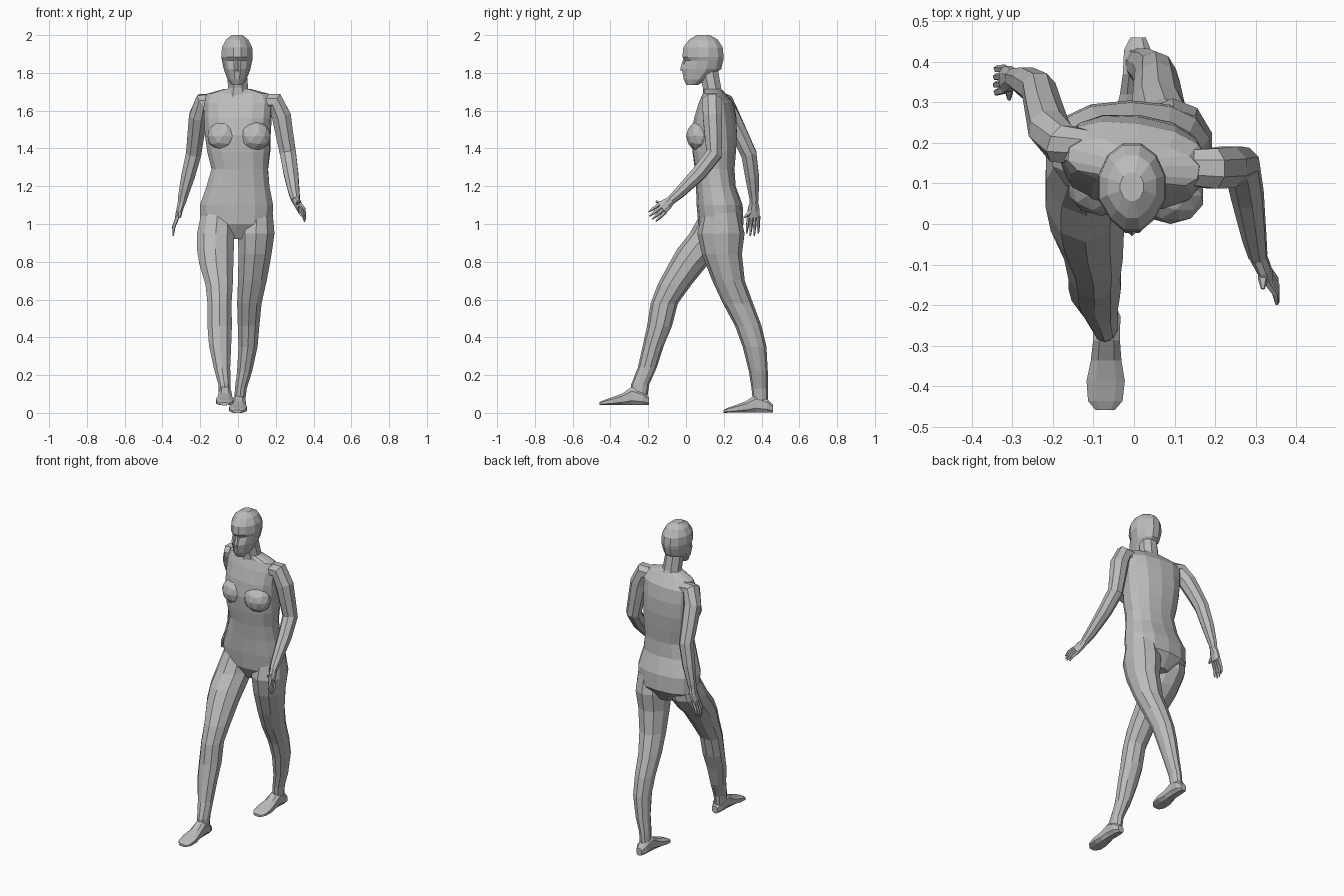
import bpy
import bmesh
from math import sin, cos, pi, radians, copysign
from mathutils import Vector, Matrix

cube = bpy.data.objects.get("Cube")
if cube:
    bpy.data.objects.remove(cube, do_unlink=True)

X, Y, Z = Vector((1, 0, 0)), Vector((0, 1, 0)), Vector((0, 0, 1))

grey = bpy.data.materials.new("plain grey")
grey.use_nodes = True
grey.diffuse_color = (0.5, 0.5, 0.5, 1)
grey.node_tree.nodes["Principled BSDF"].inputs["Base Color"].default_value = (0.5, 0.5, 0.5, 1)


def finish(name, bm):
    """Turn a bmesh into a flat shaded grey object."""
    bmesh.ops.recalc_face_normals(bm, faces=bm.faces)
    mesh = bpy.data.meshes.new(name)
    bm.to_mesh(mesh)
    bm.free()
    mesh.materials.append(grey)
    obj = bpy.data.objects.new(name, mesh)
    bpy.context.collection.objects.link(obj)
    return obj


def rounded(value, power):
    return copysign(abs(value) ** (2 / power), value)


def loft(name, rows, side, depth=None, sides=10, power=2.0, adjust=None):
    """Skin rings given as (x, y, z, half width, half depth).

    Rings lie in the side/depth plane, or across the path if depth is None."""
    bm = bmesh.new()
    centres = [Vector(row[:3]) for row in rows]
    rings = []
    for i, (centre, row) in enumerate(zip(centres, rows)):
        u, v = side, depth
        if depth is None:
            ahead = centres[min(i + 1, len(rows) - 1)] - centres[max(i - 1, 0)]
            ahead.normalize()
            u = (side - ahead * side.dot(ahead)).normalized()
            v = ahead.cross(u)
        ring = []
        for k in range(sides):
            a = 2 * pi * (k + 0.5) / sides
            ring.append(bm.verts.new(centre + u * row[3] * rounded(cos(a), power)
                                     + v * row[4] * rounded(sin(a), power)))
        rings.append(ring)
    for low, high in zip(rings, rings[1:]):
        for k in range(sides):
            m = (k + 1) % sides
            bm.faces.new((low[k], low[m], high[m], high[k]))
    bm.faces.new(rings[0])
    bm.faces.new(rings[-1])
    if adjust:
        for vert in bm.verts:
            adjust(vert.co)
    return finish(name, bm)


def tube(name, rows, side, sides=8):
    """Round limb along a path of (x, y, z, radius)."""
    return loft(name, [(*row, row[3]) for row in rows], side, sides=sides)


# Torso, with the shoulders turned against the hips
def twist(co):
    turn = max(0, min(1, (co.z - 1.2) / 0.35)) * radians(-8)
    pivot = Vector((0, 0.16, 0))
    co.xyz = Matrix.Rotation(turn, 3, "Z") @ (co - pivot) + pivot


loft("torso", [
    (-.01, .18, .92, .06, .07),
    (-.01, .185, 1, .195, .12),
    (-.008, .178, 1.1, .198, .122),
    (0, .158, 1.2, .17, .105),
    (.01, .152, 1.29, .152, .105),
    (.005, .15, 1.38, .168, .115),
    (0, .15, 1.47, .175, .12),
    (0, .155, 1.56, .18, .11),
    (0, .16, 1.64, .185, .088),
    (0, .15, 1.69, .165, .055),
    (0, .14, 1.715, .07, .045),
], X, Y, sides=14, power=2.4, adjust=twist)

# Bust
for label, bust_x, bust_y in (("left", .09, .07), ("right", -.08, .09)):
    bm = bmesh.new()
    bmesh.ops.create_icosphere(bm, subdivisions=2, radius=1)
    bmesh.ops.scale(bm, vec=(.085, .07, .08), verts=bm.verts)
    bmesh.ops.translate(bm, vec=(bust_x, bust_y, 1.465), verts=bm.verts)
    finish(label + "_bust", bm)

# Neck
loft("neck", [
    (0, .15, 1.66, .08, .062),
    (0, .138, 1.72, .058, .052),
    (-.005, .12, 1.81, .055, .055),
], X, Y, sides=8)


# Head, narrowed towards the face and dented at the eyes
def shape_face(co):
    if co.y < .06:
        co.x *= .88
    if co.y < .03 and abs(co.z - 1.865) < .01:
        co.y += .018


loft("head", [
    (-.005, .032, 1.735, .032, .03),
    (-.005, .052, 1.765, .052, .066),
    (-.005, .082, 1.82, .073, .108),
    (-.005, .088, 1.865, .083, .113),
    (-.005, .09, 1.885, .086, .113),
    (-.005, .09, 1.935, .083, .108),
    (-.005, .092, 1.975, .062, .08),
    (-.005, .092, 2, .03, .036),
], X, Y, sides=12, adjust=shape_face)

loft("nose", [
    (-.005, -.005, 1.81, .016, .025),
    (-.005, -.006, 1.825, .015, .024),
    (-.005, .002, 1.88, .008, .015),
], X, Y, sides=6)

# Legs, the right one stepping forward
loft("right_leg", [
    (-.108, .18, 1.06, .09, .1),
    (-.118, .145, .95, .104, .125),
    (-.12, .08, .87, .103, .125),
    (-.115, .015, .79, .095, .105),
    (-.1, -.06, .68, .076, .09),
    (-.098, -.115, .58, .067, .072),
    (-.097, -.14, .46, .068, .066),
    (-.095, -.172, .36, .062, .056),
    (-.085, -.205, .24, .046, .05),
    (-.072, -.243, .15, .034, .048),
    (-.07, -.25, .08, .032, .045),
], X, Y)

loft("left_leg", [
    (.098, .185, 1.06, .09, .1),
    (.096, .185, .95, .102, .125),
    (.09, .19, .84, .092, .106),
    (.076, .225, .7, .08, .086),
    (.06, .275, .58, .068, .08),
    (.056, .33, .46, .06, .07),
    (.053, .363, .35, .053, .063),
    (.035, .383, .22, .042, .05),
    (.015, .39, .13, .033, .043),
    (.008, .395, .05, .03, .04),
], X, Y)


# Feet, swept from heel to toe as (distance, half width, height)
def foot(name, x, heel_y, floor, toe_out):
    shape = ((0, .02, .045), (.03, .035, .075), (.09, .035, .1),
             (.14, .04, .065), (.19, .05, .045), (.24, .045, .027), (.262, .025, .016))
    rows = [(x + toe_out * far, heel_y - far, floor + tall / 2, wide, tall / 2)
            for far, wide, tall in shape]
    loft(name, rows, X, Z, sides=8, power=2.8)


foot("right_foot", -.066, -.197, .04, -.02)
foot("left_foot", .01, .46, 0, -.05)

# Arms, swinging opposite to the legs
tube("left_arm", [
    (.12, .14, 1.645, .045),
    (.195, .137, 1.648, .054),
    (.23, .14, 1.57, .055),
    (.247, .145, 1.47, .05),
    (.265, .148, 1.37, .046),
    (.28, .07, 1.27, .042),
    (.297, -.035, 1.165, .031),
    (.306, -.08, 1.125, .024),
], -Y)

tube("right_arm", [
    (-.12, .19, 1.645, .045),
    (-.18, .198, 1.648, .052),
    (-.21, .235, 1.57, .053),
    (-.223, .285, 1.47, .048),
    (-.235, .333, 1.37, .044),
    (-.265, .35, 1.25, .039),
    (-.293, .36, 1.14, .027),
    (-.298, .36, 1.11, .023),
], -Y)


# Hands: a flat palm, four fingers fanned across it and a thumb
def hand(label, wrist, knuckle, tip, across):
    wrist, knuckle, tip = Vector(wrist), Vector(knuckle), Vector(tip)
    across = Vector(across).normalized()
    middle = wrist.lerp(knuckle, .5)
    loft(label + "_palm", [(*wrist, .024, .022), (*middle, .034, .019),
                           (*knuckle, .036, .015)], across, sides=8)
    for i in range(4):
        fan = i - 1.5
        base = wrist.lerp(knuckle, .9) + across * fan * .017
        end = tip + across * fan * .021 - (tip - knuckle) * abs(fan) * .12
        joint = base.lerp(end, .55) + X * copysign(.008, tip.x)
        tube(f"{label}_finger_{i + 1}", [(*base, .011), (*joint, .009), (*end, .004)],
             across, sides=5)
    thumb_end = knuckle + across * .05 - X * copysign(.012, tip.x)
    tube(label + "_thumb", [(*middle, .014), (*middle.lerp(thumb_end, .6), .012),
                            (*thumb_end, .005)], across, sides=5)


hand("left", (.306, -.08, 1.125), (.33, -.13, 1.08), (.357, -.19, 1.03), (0, -.6, .8))
hand("right", (-.298, .36, 1.115), (-.32, .357, 1.035), (-.345, .35, .93), (0, -1, 0))
